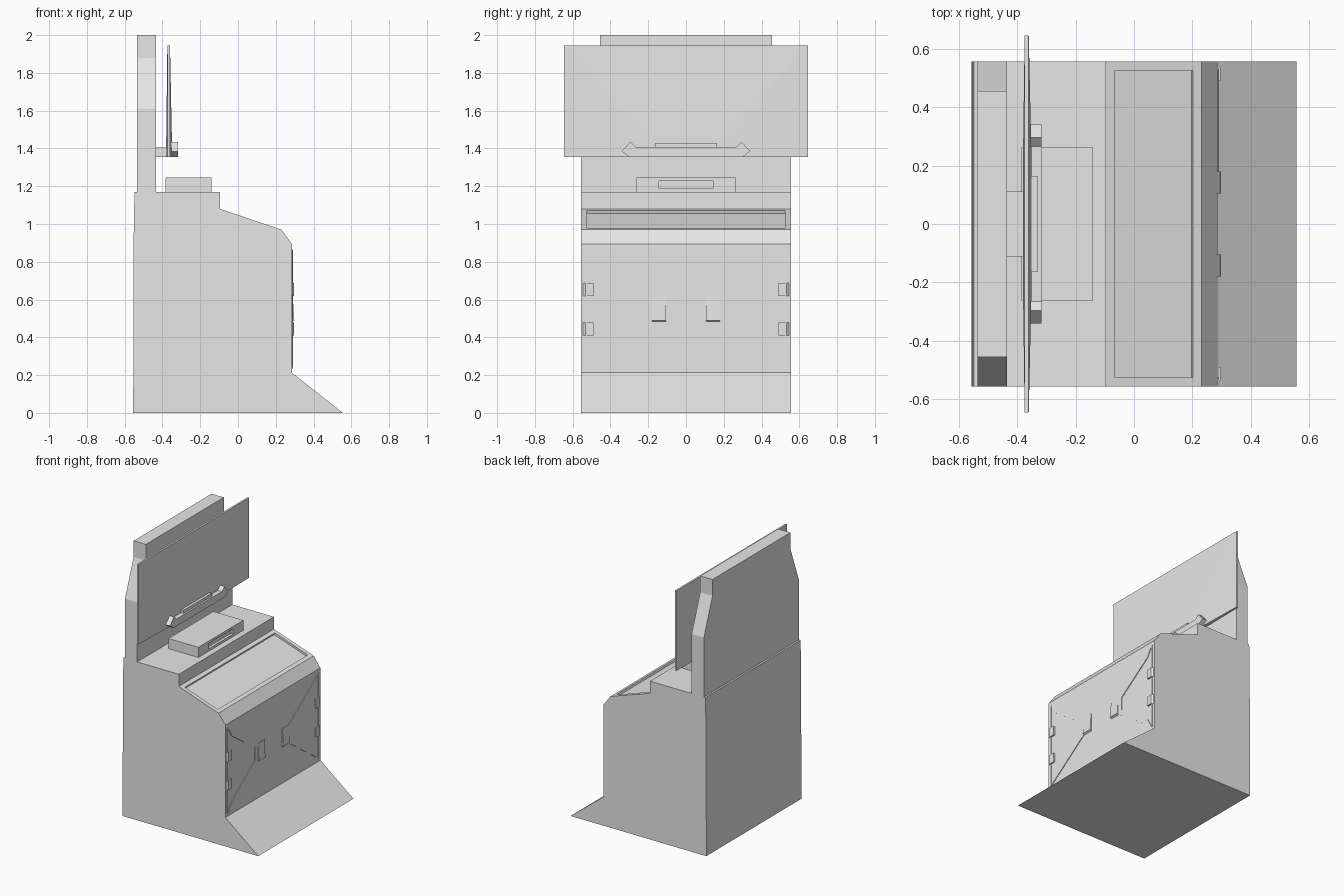
import bpy
import bmesh
from mathutils import Vector

cube = bpy.data.objects.get("Cube")
if cube:
    bpy.data.objects.remove(cube, do_unlink=True)

grey = bpy.data.materials.new("plain grey")
grey.use_nodes = True
grey.diffuse_color = (0.8, 0.8, 0.8, 1)
grey.node_tree.nodes["Principled BSDF"].inputs["Base Color"].default_value = (0.8, 0.8, 0.8, 1)


def finish(name, bm):
    bmesh.ops.recalc_face_normals(bm, faces=bm.faces)
    mesh = bpy.data.meshes.new(name)
    bm.to_mesh(mesh)
    bm.free()
    mesh.materials.append(grey)
    obj = bpy.data.objects.new(name, mesh)
    bpy.context.collection.objects.link(obj)
    return obj


def prism(axis, profile, lo, hi):
    """Extrude a 2D profile along an axis; the other two axes keep their order."""
    bm = bmesh.new()
    verts = []
    for p in profile:
        co = list(p)
        co.insert("xyz".index(axis), lo)
        verts.append(bm.verts.new(co))
    face = bm.faces.new(verts)
    new = bmesh.ops.extrude_face_region(bm, geom=[face])["geom"]
    shift = Vector((0, 0, 0))
    shift["xyz".index(axis)] = hi - lo
    bmesh.ops.translate(bm, vec=shift, verts=[v for v in new if isinstance(v, bmesh.types.BMVert)])
    bmesh.ops.recalc_face_normals(bm, faces=bm.faces)
    return bm


def rect(a0, a1, b0, b1):
    return [(a0, b0), (a1, b0), (a1, b1), (a0, b1)]


def recess(bm, pick, margin, depth, squeeze=1.0):
    """Inset the picked face, optionally narrow it along y, and sink it."""
    face = max(bm.faces, key=pick)
    normal = face.normal.copy()
    bmesh.ops.inset_individual(bm, faces=[face], thickness=margin)
    for v in face.verts:
        v.co.y *= squeeze
    new = bmesh.ops.extrude_discrete_faces(bm, faces=[face])["faces"][0]
    bmesh.ops.translate(bm, vec=-normal * depth, verts=new.verts)


def mirrored(profile):
    return [(-p[0], p[1]) for p in profile]


# Cabinet body with a sunken control deck
body = prism("y", [(-0.555, 0), (0.555, 0), (0.285, 0.213), (0.285, 0.895), (0.23, 0.97),
                   (-0.095, 1.08), (-0.095, 1.17), (-0.548, 1.17), (-0.552, 0.95)], -0.555, 0.555)
recess(body, lambda f: f.normal.z * (0.9 < f.normal.z < 0.99), 0.042, 0.015)
finish("cabinet_body", body)

# Back board with clipped shoulders
half = [(0.555, 1.17), (0.555, 1.61), (0.455, 1.88), (0.455, 2.0)]
finish("back_board", prism("x", half + mirrored(half)[::-1], -0.535, -0.435))

# Plinth with a slot in its front
plinth = prism("z", rect(-0.385, -0.14, -0.262, 0.262), 1.17, 1.245)
recess(plinth, lambda f: f.normal.x, 0.025, 0.02, 0.59)
finish("plinth", plinth)

# Screen: thin slab whose front swells slightly near the lower middle
screen = prism("x", rect(-0.645, 0.645, 1.355, 1.945), -0.374, -0.36)
for x in (-0.38, -0.35):
    for y in (-0.2, 0.2):
        for z in (1.355, 1.45):
            screen.verts.new((x, y, z))
bmesh.ops.delete(screen, geom=screen.faces[:], context="FACES_ONLY")
bmesh.ops.convex_hull(screen, input=screen.verts[:])
finish("screen", screen)
finish("screen_bracket", prism("x", rect(-0.112, 0.112, 1.355, 1.405), -0.44, -0.37))

# Bar under the screen with angled ends
half = [(0.30, 1.355), (0.34, 1.385), (0.295, 1.435), (0.265, 1.408)]
finish("screen_bar", prism("x", half + mirrored(half)[::-1], -0.355, -0.317))
finish("screen_bar_cap", prism("x", rect(-0.165, 0.165, 1.40, 1.43), -0.352, -0.33))

# Front door details, repeated on both sides
rib = [(0.53, 0.865), (0.18, 0.617), (0.18, 0.485), (0.53, 0.235),
       (0.485, 0.31), (0.215, 0.502), (0.215, 0.6), (0.485, 0.79)]
edge = rect(0.525, 0.535, 0.235, 0.865)
clip = [(0.28, 0.49), (0.296, 0.49), (0.296, 0.532), (0.28, 0.553)]
for side, sign in (("left", 1), ("right", -1)):
    def flip(profile):
        return profile if sign > 0 else mirrored(profile)
    finish(side + "_door_rib", prism("x", flip(rib), 0.28, 0.29))
    finish(side + "_door_edge", prism("x", flip(edge), 0.28, 0.289))
    lo, hi = sorted((0.105 * sign, 0.18 * sign))
    finish(side + "_door_grip", prism("y", [(0.28, 0.48), (0.298, 0.49), (0.29, 0.617), (0.28, 0.617)], lo, hi))
    for level, z in (("lower", 0.41), ("upper", 0.62)):
        profile = [(x, y * sign) for x, y in clip]
        finish(side + "_" + level + "_clip", prism("z", profile, z, z + 0.068))
